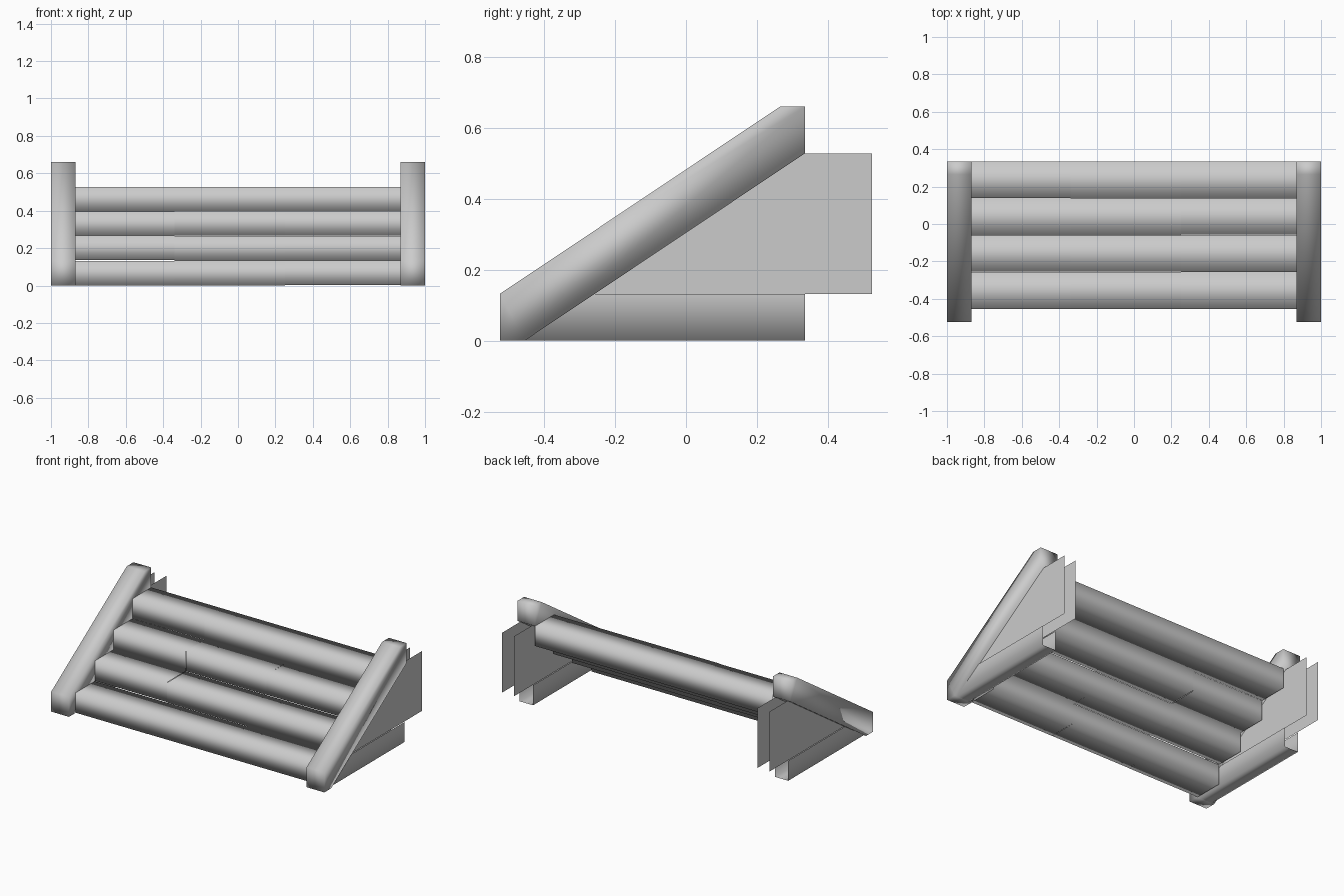
import bpy
import random

random.seed(4)

cube = bpy.data.objects.get("Cube")
if cube:
    bpy.data.objects.remove(cube, do_unlink=True)

GREY = (0.6, 0.6, 0.6, 1.0)
grey = bpy.data.materials.new("light grey")
grey.use_nodes = True
grey.diffuse_color = GREY
for node in grey.node_tree.nodes:
    if node.type == 'BSDF_PRINCIPLED':
        node.inputs["Base Color"].default_value = GREY


def make(name, verts, faces, smooth=True):
    mesh = bpy.data.meshes.new(name)
    mesh.from_pydata(verts, [], faces)
    mesh.materials.append(grey)
    for poly in mesh.polygons:
        poly.use_smooth = smooth
    obj = bpy.data.objects.new(name, mesh)
    bpy.context.collection.objects.link(obj)
    return obj


def prism(name, profile, x0, x1, caps=True):
    """Sweep a (y, z) outline, listed counter-clockwise from +x, along x."""
    n = len(profile)
    verts = [(x, y, z) for x in (x0, x1) for y, z in profile]
    faces = [(i, (i + 1) % n, n + (i + 1) % n, n + i) for i in range(n)]
    if caps:
        faces += [tuple(reversed(range(n))), tuple(range(n, 2 * n))]
    return make(name, verts, faces)


RISE, RUN = 0.132, 0.197
FRONT, BACK = -0.525, 0.335
TOP = 5 * RISE

# Steps, each made of three slightly uneven lengths
cuts = [-0.872, -0.34, 0.25, 0.872]
for step in range(4):
    y0 = BACK - (4 - step) * RUN
    z0 = step * RISE
    for part in range(3):
        dy = random.uniform(-0.003, 0.003)
        dz = random.uniform(0, 0.004) if step < 3 else 0
        outline = [(y0 + dy, z0 + dz), (y0 + RUN, z0 + dz),
                   (y0 + RUN, z0 + RISE + dz), (y0 + dy, z0 + RISE + dz)]
        prism(f"step_{step + 1}_part_{part + 1}", outline,
              cuts[part], cuts[part + 1], caps=False)

# Sloping side rails with upright ends
rail = [(FRONT, 0), (FRONT + 0.07, 0), (BACK, 4 * RISE),
        (BACK, TOP), (BACK - 0.07, TOP), (FRONT, RISE)]
# Thin panels under the rails
panel = [(-0.26, RISE), (0.525, RISE), (0.525, 4 * RISE), (BACK, 4 * RISE)]

for side, label in ((1, "left"), (-1, "right")):
    inner, outer = sorted((side * 0.87, side * 1.0))
    prism(f"{label}_rail", rail, inner, outer)

    for x, place in ((0.89, "inner"), (0.978, "outer")):
        order = (0, 1, 2, 3) if side > 0 else (3, 2, 1, 0)
        make(f"{label}_{place}_panel",
             [(side * x, y, z) for y, z in panel], [order], smooth=False)

    # Open channel along the ground
    section = [(0.885, RISE), (0.885, 0), (0.983, 0), (0.983, RISE)]
    verts = [(side * x, y, z) for y in (-0.455, BACK) for x, z in section]
    faces = [(i, i + 1, i + 5, i + 4) for i in range(3)]
    if side < 0:
        faces = [f[::-1] for f in faces]
    make(f"{label}_base_channel", verts, faces)
